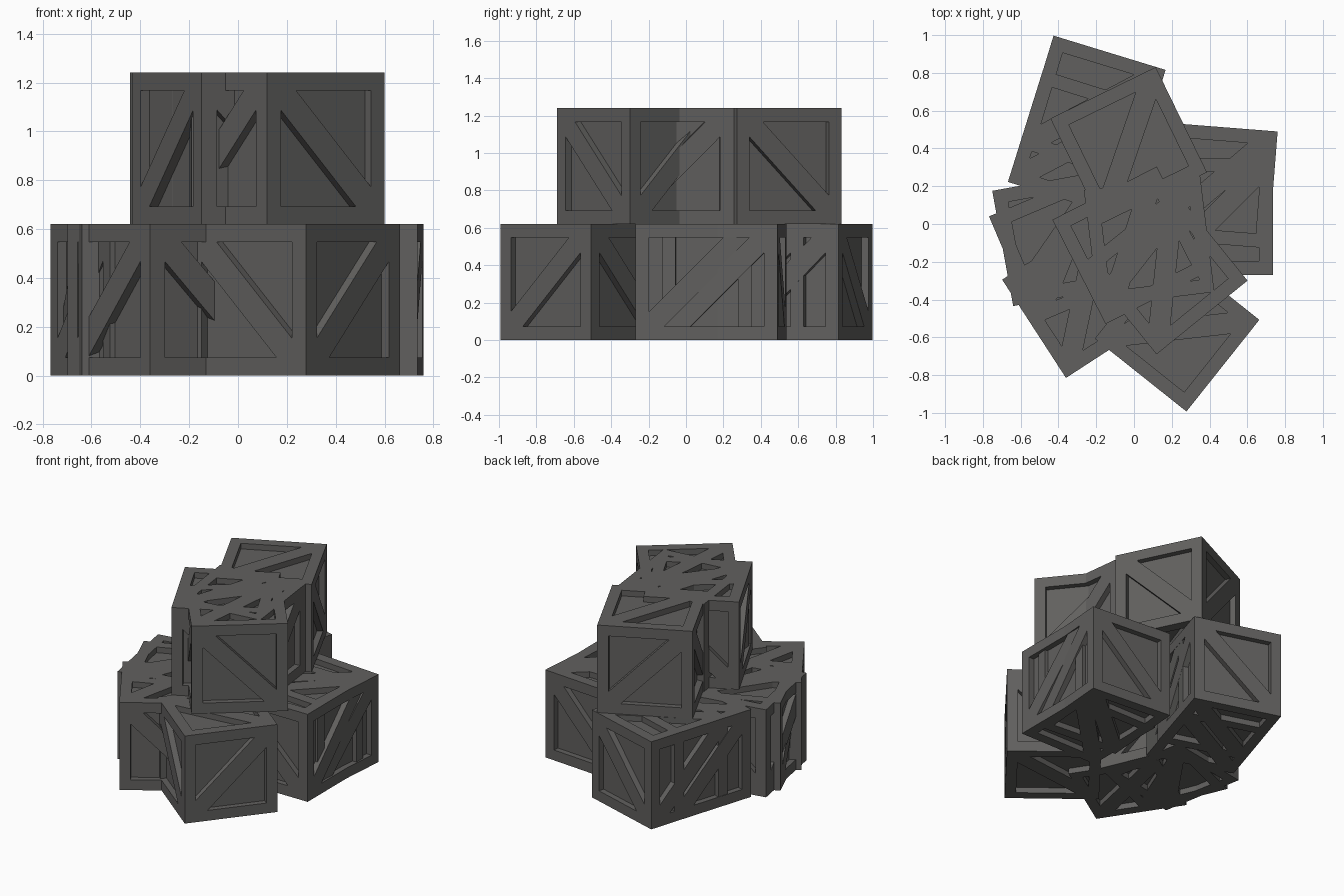
import bpy, bmesh, math
from mathutils import Vector

if "Cube" in bpy.data.objects:
    bpy.data.objects.remove(bpy.data.objects["Cube"])

H = 0.31       # half the crate side
P = 0.237      # half the sunken panel side
G = 0.08       # panel cut-off that leaves the diagonal brace
D = 0.04       # depth of the panels

wood = bpy.data.materials.new("dark grey")
wood.diffuse_color = (0.12, 0.117, 0.113, 1)
wood.use_nodes = True
wood.node_tree.nodes["Principled BSDF"].inputs["Base Color"].default_value = wood.diffuse_color


def add_side(bm, n, a, turned):
    """One crate side: flat frame, diagonal brace and two sunken triangles."""
    n, a = Vector(n), Vector(a)
    b = n.cross(a)
    if turned:
        a, b = b, -a

    def vert(p, depth=0.0):
        return bm.verts.new(n * (H - depth) + a * p[0] + b * p[1])

    ll, lr, ur, ul = [vert(p) for p in ((-H, -H), (H, -H), (H, H), (-H, H))]
    tri1 = [(-P, P), (-P, G - P), (P - G, P)]
    tri2 = [(P, -P), (P, P - G), (G - P, -P)]
    v1, v2 = [vert(p) for p in tri1], [vert(p) for p in tri2]
    for f in ((ul, ll, v1[1], v1[0]), (ur, ul, v1[0], v1[2]),
              (lr, ur, v2[1], v2[0]), (ll, lr, v2[0], v2[2]),
              (ll, v2[2], v2[1], ur, v1[2], v1[1])):
        bm.faces.new(f)
    for pts, rim in ((tri1, v1), (tri2, v2)):
        low = [vert(p, D) for p in pts]
        bm.faces.new(low)
        for i in range(3):
            j = (i + 1) % 3
            bm.faces.new((rim[i], rim[j], low[j], low[i]))


# shared crate mesh
bm = bmesh.new()
for n, a, turned in (((1, 0, 0), (0, 1, 0), False), ((-1, 0, 0), (0, -1, 0), False),
                     ((0, 1, 0), (-1, 0, 0), True), ((0, -1, 0), (1, 0, 0), True),
                     ((0, 0, 1), (1, 0, 0), False), ((0, 0, -1), (1, 0, 0), True)):
    add_side(bm, n, a, turned)
bmesh.ops.remove_doubles(bm, verts=bm.verts, dist=1e-5)
bmesh.ops.recalc_face_normals(bm, faces=bm.faces)
mesh = bpy.data.meshes.new("crate")
bm.to_mesh(mesh)
bm.free()
mesh.materials.append(wood)


def crate(name, x, y, layer, angle, flip=False):
    ob = bpy.data.objects.new(name, mesh)
    ob.location = (x, y, H + 2 * H * layer)
    ob.rotation_euler = (math.pi if flip else 0, 0, math.radians(angle))
    bpy.context.collection.objects.link(ob)


# lower layer
crate("lower_crate_back", -0.22, 0.61, 0, -17)
crate("lower_crate_back_inner", -0.279, 0.426, 0, -17.4)
crate("lower_crate_right_back", 0.427, 0.205, 0, -4.5)
crate("lower_crate_right", 0.425, 0.04, 0, 0)
crate("lower_crate_front", 0.228, -0.557, 0, 51.5 + 90)
crate("lower_crate_front_left", -0.269, -0.386, 0, 33)
crate("lower_crate_left", -0.39, -0.074, 0, 10.3)
crate("lower_crate_left_inner", -0.361, -0.124, 0, 23)
# upper layer
crate("upper_crate_back", -0.028, 0.416, 1, 26 + 90, True)
crate("upper_crate_front", 0.165, -0.254, 1, 39)
crate("upper_crate_left", -0.015, -0.113, 1, 27)
crate("upper_crate_middle", 0.08, -0.09, 1, 7)
